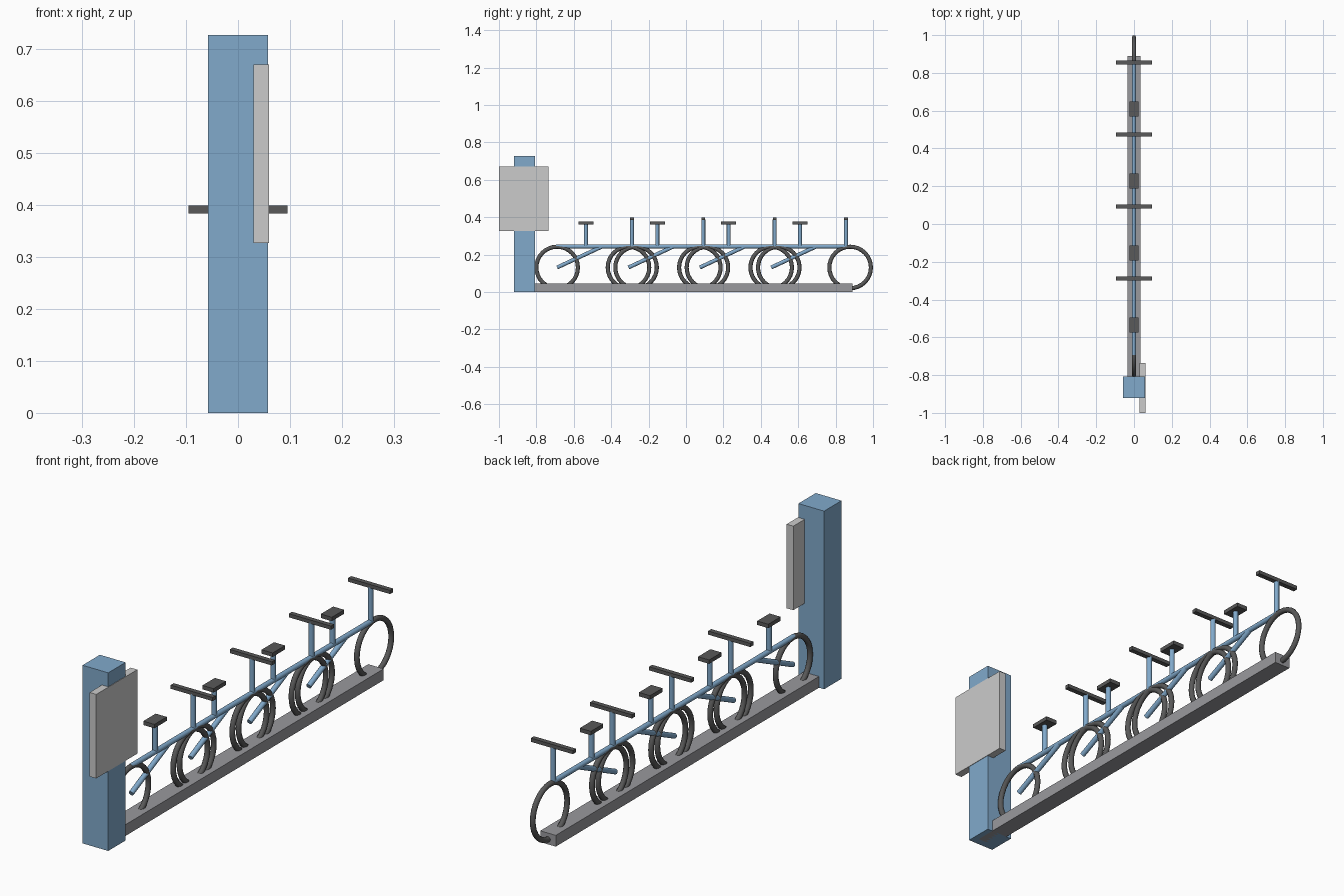
import bpy
from math import pi, radians
from mathutils import Vector

if "Cube" in bpy.data.objects:
    bpy.data.objects.remove(bpy.data.objects["Cube"])


def material(name, color):
    mat = bpy.data.materials.new(name)
    mat.diffuse_color = (*color, 1)
    mat.use_nodes = True
    mat.node_tree.nodes["Principled BSDF"].inputs["Base Color"].default_value = mat.diffuse_color
    return mat


BLUE = material("blue_paint", (0.22, 0.40, 0.60))
DARK = material("dark_rubber", (0.10, 0.10, 0.10))
STEEL = material("rail_steel", (0.32, 0.32, 0.34))


def finish(name, mat, smooth=False):
    obj = bpy.context.object
    obj.name = name
    if mat:
        obj.data.materials.append(mat)
    if smooth:
        bpy.ops.object.shade_smooth_by_angle(angle=radians(50))
    return obj


def box(name, lo, hi, mat=None):
    lo, hi = Vector(lo), Vector(hi)
    bpy.ops.mesh.primitive_cube_add(size=1, location=(lo + hi) / 2)
    bpy.context.object.scale = hi - lo
    bpy.ops.object.transform_apply(location=False, rotation=False, scale=True)
    return finish(name, mat)


def tube(name, a, b, radius=0.0105, mat=BLUE):
    a, b = Vector(a), Vector(b)
    d = b - a
    bpy.ops.mesh.primitive_cylinder_add(
        vertices=12, radius=radius, depth=d.length, location=(a + b) / 2,
        rotation=d.to_track_quat('Z', 'Y').to_euler())
    return finish(name, mat, True)


def wheel(name, y):
    bpy.ops.mesh.primitive_torus_add(
        major_radius=0.111, minor_radius=0.011, major_segments=32,
        minor_segments=10, location=(0, y, 0.131), rotation=(0, pi / 2, 0))
    return finish(name, DARK, True)


# Docking station: ground rail, terminal column and side panel
box("ground_rail", (-0.035, -0.89, 0), (0.035, 0.89, 0.046), STEEL)
box("terminal_column", (-0.058, -0.92, 0), (0.058, -0.808, 0.727), BLUE)
box("information_panel", (0.03, -1.0, 0.327), (0.06, -0.735, 0.67))

# Row of four identical bicycles, y measured from each rear hub
for i in range(4):
    y = -0.689 + i * 0.3815
    n = f"bike_{i + 1}_"
    wheel(n + "rear_wheel", y)
    wheel(n + "front_wheel", y + 0.422)
    tube(n + "top_tube", (0, y - 0.005, 0.243), (0, y + 0.405, 0.243))
    tube(n + "down_tube", (0, y, 0.131), (0, y + 0.24, 0.243))
    tube(n + "seat_post", (0, y + 0.154, 0.243), (0, y + 0.154, 0.363))
    box(n + "seat", (-0.025, y + 0.114, 0.36), (0.025, y + 0.194, 0.376), DARK)
    tube(n + "handlebar_post", (0, y + 0.4, 0.243), (0, y + 0.4, 0.388))
    box(n + "handlebar", (-0.095, y + 0.39, 0.384), (0.095, y + 0.41, 0.399), DARK)
